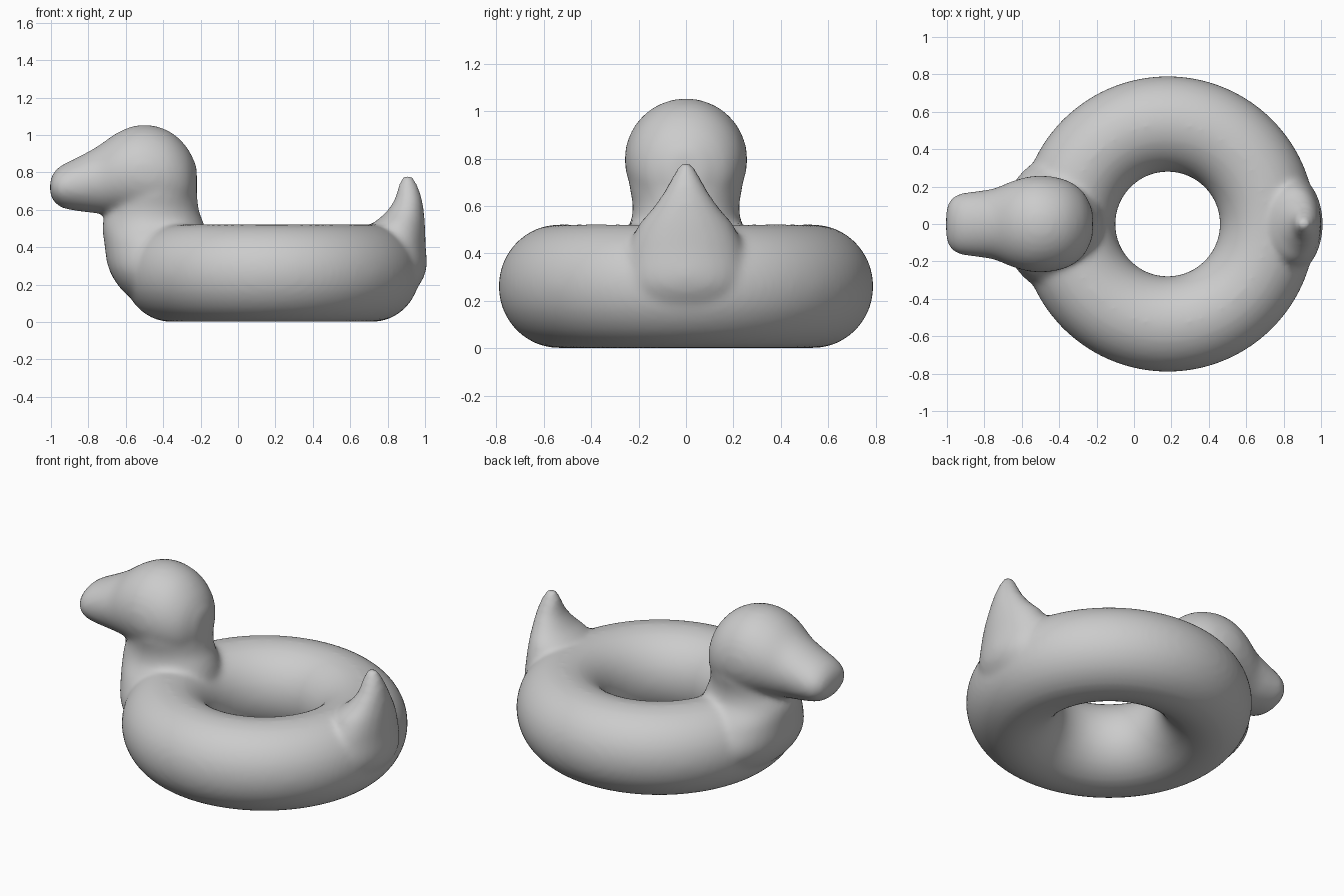
import bpy, bmesh, math
from mathutils import Vector

cube = bpy.data.objects.get("Cube")
if cube:
    bpy.data.objects.remove(cube, do_unlink=True)

SIDES = 32
TAU = 2 * math.pi


def refine(stations, steps=4):
    """Smoothly interpolate between the given stations."""
    pts = [Vector(s) for s in stations]
    out = []
    for i in range(len(pts) - 1):
        a, b = pts[max(i - 1, 0)], pts[i]
        c, d = pts[i + 1], pts[min(i + 2, len(pts) - 1)]
        for k in range(steps):
            t = k / steps
            out.append(b + (c - a) * (t / 2) + (a * 2 - b * 5 + c * 4 - d) * (t * t / 2)
                       + (b * 3 - a - c * 3 + d) * (t ** 3 / 2))
    return out + [pts[-1]]


def bridge(bm, r1, r2):
    for i in range(len(r1)):
        j = (i + 1) % len(r1)
        bm.faces.new((r1[i], r1[j], r2[j], r2[i]))


def loft(bm, stations, along_x):
    """Closed shell of ellipses: (position, low edge, high edge, half width)."""
    rings = []
    for pos, low, high, half in refine(stations):
        ring = []
        for i in range(SIDES):
            a = TAU * i / SIDES
            u = (low + high) / 2 + (high - low) / 2 * math.cos(a)
            y = half * math.sin(a)
            ring.append(bm.verts.new((pos, y, u) if along_x else (u, y, pos)))
        rings.append(ring)
    for r1, r2 in zip(rings, rings[1:]):
        bridge(bm, r1, r2)
    bm.faces.new(rings[0])
    bm.faces.new(rings[-1])


def ring_tube(bm, centre, major, minor, segments=96):
    rings = []
    for s in range(segments):
        a = TAU * s / segments
        ring = []
        for i in range(SIDES):
            b = TAU * i / SIDES
            r = major + minor * math.cos(b)
            ring.append(bm.verts.new((centre + r * math.cos(a), r * math.sin(a),
                                      minor * 1.02 * (1 + math.sin(b)))))
        rings.append(ring)
    for s in range(segments):
        bridge(bm, rings[s], rings[(s + 1) % segments])


bm = bmesh.new()

# Inflated ring
ring_tube(bm, 0.18, 0.535, 0.256)

# Chest and neck, from the bottom up
loft(bm, [(0.08, -0.48, -0.25, 0.22), (0.16, -0.61, -0.2, 0.32),
          (0.28, -0.69, -0.17, 0.36), (0.42, -0.715, -0.16, 0.31),
          (0.52, -0.725, -0.18, 0.24), (0.6, -0.7, -0.21, 0.225),
          (0.7, -0.68, -0.22, 0.24), (0.8, -0.64, -0.235, 0.22)], False)

# Head and bill, from the bill tip backwards
loft(bm, [(-1.005, 0.685, 0.755, 0.07), (-0.985, 0.645, 0.8, 0.125),
          (-0.94, 0.61, 0.84, 0.16), (-0.85, 0.592, 0.885, 0.175),
          (-0.75, 0.58, 0.94, 0.19), (-0.65, 0.57, 1.01, 0.23),
          (-0.55, 0.55, 1.05, 0.256), (-0.45, 0.53, 1.05, 0.256),
          (-0.35, 0.54, 1.01, 0.23), (-0.27, 0.58, 0.93, 0.17),
          (-0.22, 0.66, 0.83, 0.07)], True)

# Tail, from inside the ring up to the point
loft(bm, [(0.12, 0.65, 0.91, 0.2), (0.26, 0.68, 1.003, 0.26),
          (0.42, 0.7, 1.003, 0.24), (0.52, 0.72, 1.0, 0.2),
          (0.58, 0.785, 0.995, 0.15), (0.65, 0.835, 0.985, 0.1),
          (0.72, 0.855, 0.965, 0.06), (0.785, 0.88, 0.93, 0.022)], False)

bmesh.ops.recalc_face_normals(bm, faces=bm.faces)
mesh = bpy.data.meshes.new("duck_swim_ring")
bm.to_mesh(mesh)
bm.free()
duck = bpy.data.objects.new("duck_swim_ring", mesh)
bpy.context.collection.objects.link(duck)

# Plain grey vinyl
grey = bpy.data.materials.new("grey_vinyl")
grey.use_nodes = True
colour = (0.6, 0.6, 0.6, 1)
grey.diffuse_color = colour
grey.node_tree.nodes["Principled BSDF"].inputs["Base Color"].default_value = colour
mesh.materials.append(grey)

# Fuse the shells into one skin and soften the joints
fuse = duck.modifiers.new("fuse", "REMESH")
fuse.mode = "VOXEL"
fuse.voxel_size = 0.018
fuse.use_smooth_shade = True
soften = duck.modifiers.new("soften", "SMOOTH")
soften.factor = 0.5
soften.iterations = 10
